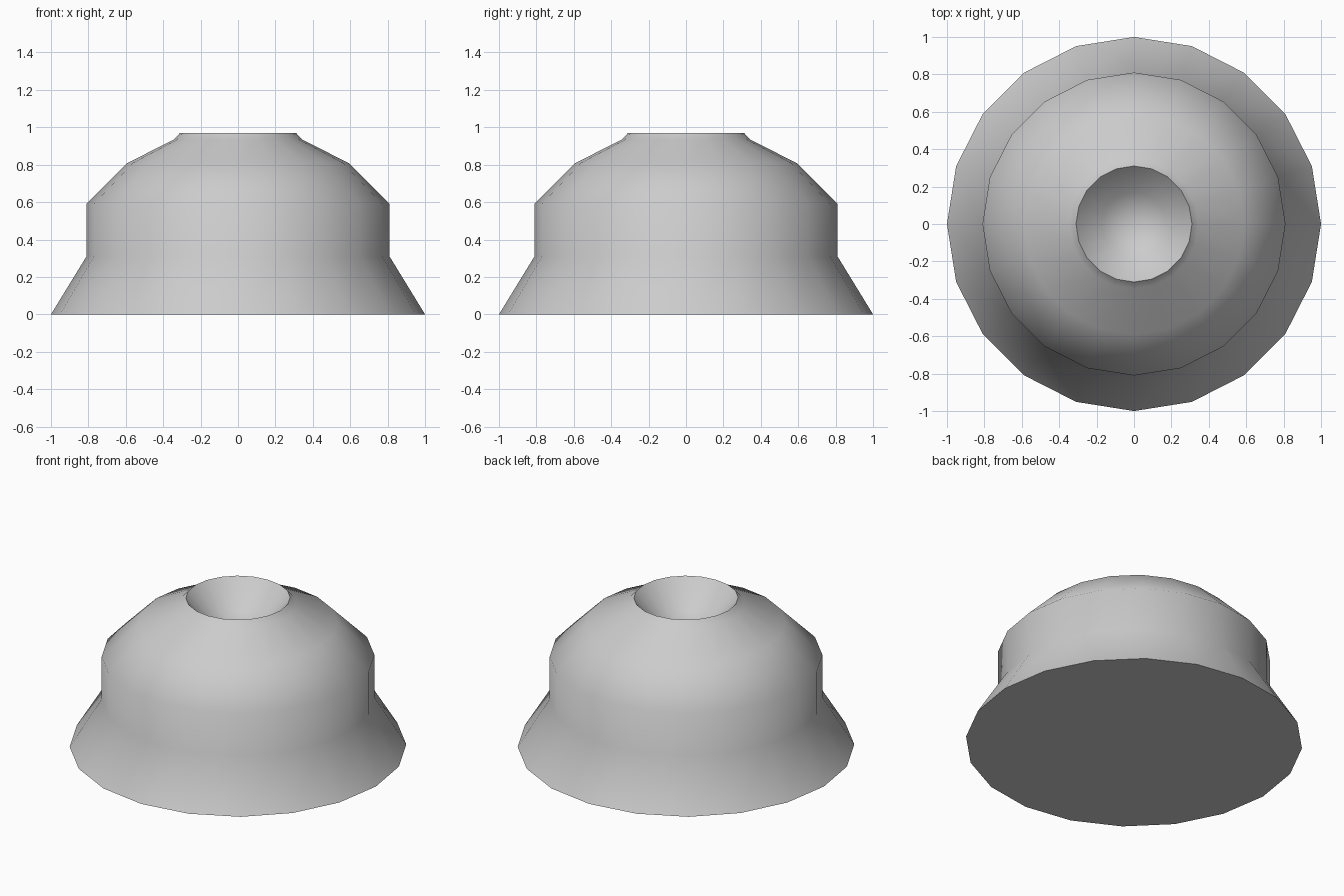
import bpy, bmesh, math

if "Cube" in bpy.data.objects:
    bpy.data.objects.remove(bpy.data.objects["Cube"])

SIDES = 20

# Outer profile from the base centre up to the rim, then down into the dish
profile = [(0, 0), (1.0, 0), (0.81, 0.31), (0.81, 0.59), (0.59, 0.81),
           (0.345, 0.933), (0.31, 0.97), (0.17, 0.82), (0, 0.75)]


def lathe(name, points, sides):
    bm = bmesh.new()
    verts = [bm.verts.new((r, 0, z)) for r, z in points]
    edges = [bm.edges.new(pair) for pair in zip(verts, verts[1:])]
    bmesh.ops.spin(bm, geom=verts + edges, cent=(0, 0, 0), axis=(0, 0, 1),
                   angle=math.tau, steps=sides, use_duplicate=False)
    bmesh.ops.remove_doubles(bm, verts=bm.verts, dist=0.0005)
    bmesh.ops.recalc_face_normals(bm, faces=bm.faces)
    mesh = bpy.data.meshes.new(name)
    bm.to_mesh(mesh)
    bm.free()
    obj = bpy.data.objects.new(name, mesh)
    bpy.context.collection.objects.link(obj)
    return obj


# Flared, domed body with a dished opening at the top
body = lathe("flared_dome", profile, SIDES)
bpy.context.view_layer.objects.active = body
body.select_set(True)
bpy.ops.object.shade_smooth_by_angle(angle=math.radians(62))
